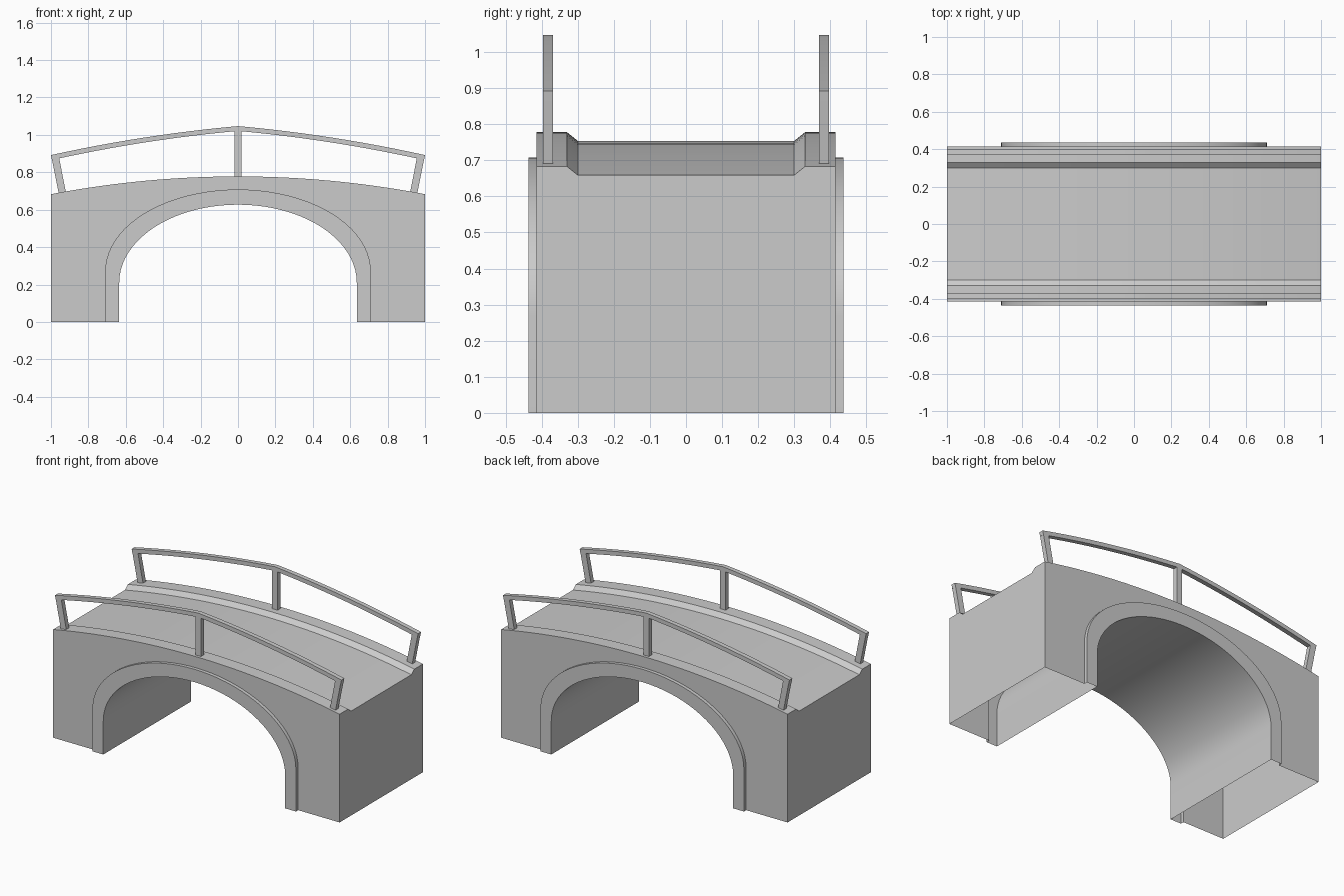
import bpy, bmesh, math

if "Cube" in bpy.data.objects:
    bpy.data.objects.remove(bpy.data.objects["Cube"])

HALF_Y, TRIM_Y = 0.415, 0.437
DECK_N, ARCH_N = 24, 40


def finish(name, bm, angle=30):
    bmesh.ops.remove_doubles(bm, verts=bm.verts, dist=1e-5)
    bmesh.ops.recalc_face_normals(bm, faces=bm.faces)
    mesh = bpy.data.meshes.new(name)
    bm.to_mesh(mesh)
    bm.free()
    ob = bpy.data.objects.new(name, mesh)
    bpy.context.collection.objects.link(ob)
    bpy.ops.object.select_all(action='DESELECT')
    ob.select_set(True)
    bpy.context.view_layer.objects.active = ob
    bpy.ops.object.shade_smooth_by_angle(angle=math.radians(angle))
    return ob


def face(bm, pts):
    return bm.faces.new([bm.verts.new(p) for p in pts])


def strip(bm, a, b):
    for i in range(len(a) - 1):
        face(bm, [a[i], a[i + 1], b[i + 1], b[i]])


def top_z(x):
    return 0.778 - 0.095 * x * x


def rail_z(x):
    return 1.047 - 0.09 * abs(x) - 0.065 * x * x


def arch(a, spring, crown, y):
    """Arch line from the left foot over the crown to the right foot."""
    pts = [(-a, y, 0)]
    for i in range(ARCH_N + 1):
        t = math.pi * (1 - i / ARCH_N)
        pts.append((a * math.cos(t), y, spring + (crown - spring) * math.sin(t)))
    return pts + [(a, y, 0)]


# Bridge body: hollow shell, open underneath
bm = bmesh.new()
xs = [-1 + 2 * i / DECK_N for i in range(DECK_N + 1)]
section = [(-HALF_Y, 0), (-0.33, 0), (-0.30, -0.024),
           (0.30, -0.024), (0.33, 0), (HALF_Y, 0)]
lines = [[(x, y, top_z(x) + dz) for x in xs] for y, dz in section]
for a, b in zip(lines, lines[1:]):
    strip(bm, a, b)
for x in (-1, 1):
    face(bm, [(x, y, top_z(x) + dz) for y, dz in section]
         + [(x, HALF_Y, 0), (x, -HALF_Y, 0)])
inner = {}
for s in (-1, 1):
    # side wall, then the raised band around the arch
    wall = arch(0.71, 0.27, 0.708, s * HALF_Y)
    band = arch(0.71, 0.27, 0.708, s * TRIM_Y)
    inner[s] = arch(0.635, 0.21, 0.627, s * TRIM_Y)
    top = [(x, s * HALF_Y, top_z(x)) for x in reversed(xs)]
    face(bm, [(-1, s * HALF_Y, 0)] + wall + [(1, s * HALF_Y, 0)] + top)
    strip(bm, wall, band)
    strip(bm, band, inner[s])
# vault
strip(bm, inner[-1], inner[1])
finish("bridge_body", bm)


def prism(name, lower, upper, y0, y1):
    """Bar between two lines in the x-z plane, extruded along y."""
    bm = bmesh.new()
    rings = [[(p[0], y0, p[1]), (p[0], y1, p[1]), (q[0], y1, q[1]), (q[0], y0, q[1])]
             for p, q in zip(lower, upper)]
    for r, t in zip(rings, rings[1:]):
        for k in range(4):
            face(bm, [r[k], r[(k + 1) % 4], t[(k + 1) % 4], t[k]])
    face(bm, rings[0])
    face(bm, rings[-1])
    finish(name, bm, 20)


# Railings on both sides
for s, side in ((-1, "front"), (1, "back")):
    y0, y1 = sorted((s * 0.368, s * 0.397))
    upper = [(x, rail_z(x)) for x in xs]
    lower = [(x * 0.995, rail_z(x) - 0.026) for x in xs]
    prism(side + "_handrail", lower, upper, y0, y1)
    prism(side + "_middle_post", [(-0.019, 0.765), (-0.019, 1.03)],
          [(0.019, 0.765), (0.019, 1.03)], y0, y1)
    for m, end in ((-1, "left"), (1, "right")):
        prism(f"{side}_{end}_post", [(m * 0.958, 0.686), (m * 0.998, 0.885)],
              [(m * 0.92, 0.692), (m * 0.958, 0.885)], y0, y1)
